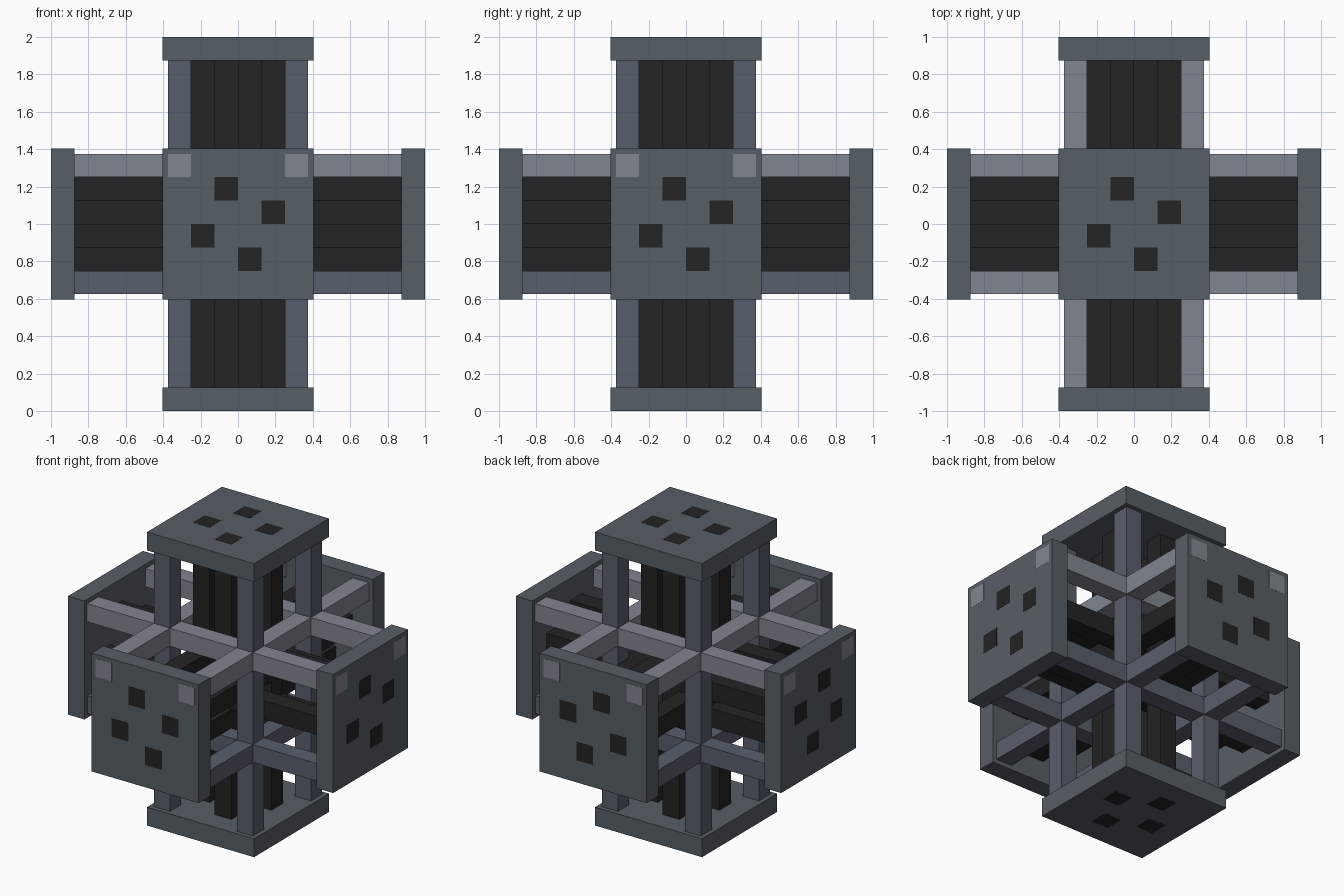
import bpy
import bmesh
from mathutils import Vector

if "Cube" in bpy.data.objects:
    bpy.data.objects.remove(bpy.data.objects["Cube"])

MID = 1.0      # height of the model's centre
U = 0.126      # rod thickness


def material(name, colour):
    m = bpy.data.materials.new(name)
    m.diffuse_color = (*colour, 1)
    m.use_nodes = True
    m.node_tree.nodes["Principled BSDF"].inputs["Base Color"].default_value = m.diffuse_color
    return m


plate_grey = material("slate grey", (0.094, 0.112, 0.133))
post_grey = material("blue grey", (0.097, 0.113, 0.147))
light_grey = material("light grey", (0.216, 0.235, 0.279))
black = material("near black", (0.0168, 0.0168, 0.0168))


def box(name, axis, along, cross, size, mat):
    """Box along an axis; cross is its centre and size its width on the other two axes."""
    u, v = [i for i in range(3) if i != axis]
    centre, dims = Vector(), Vector()
    centre[axis], dims[axis] = (along[0] + along[1]) / 2, along[1] - along[0]
    centre[u], centre[v] = cross
    dims[u] = dims[v] = size
    bm = bmesh.new()
    bmesh.ops.create_cube(bm, size=1)
    bmesh.ops.scale(bm, vec=dims, verts=bm.verts)
    mesh = bpy.data.meshes.new(name)
    bm.to_mesh(mesh)
    bm.free()
    mesh.materials.append(mat)
    ob = bpy.data.objects.new(name, mesh)
    ob.location = centre + Vector((0, 0, MID))
    bpy.context.collection.objects.link(ob)


for axis, label in enumerate(("side", "depth", "upright")):
    # End plates, a hair shorter than the bars that run through them
    for s in (-1, 1):
        box(label + "_end_plate", axis, sorted((s * 0.874, s * 0.999)), (0, 0), 0.806, plate_grey)

    # Four corner beams; the upper horizontal ones are lighter
    for su in (-1, 1):
        for sv in (-1, 1):
            light = axis < 2 and sv > 0
            box(label + "_beam", axis, (-1, 1) if light else (-0.99, 0.99),
                (su * 0.3125, sv * 0.3125), 0.123 if light else 0.121,
                light_grey if light else post_grey)

    # Four staggered inner rods
    for a, b in ((-0.5, 1.5), (1.5, 0.5), (-1.5, -0.5), (0.5, -1.5)):
        box(label + "_rod", axis, (-1, 1), (a * U, b * U), U, black)
